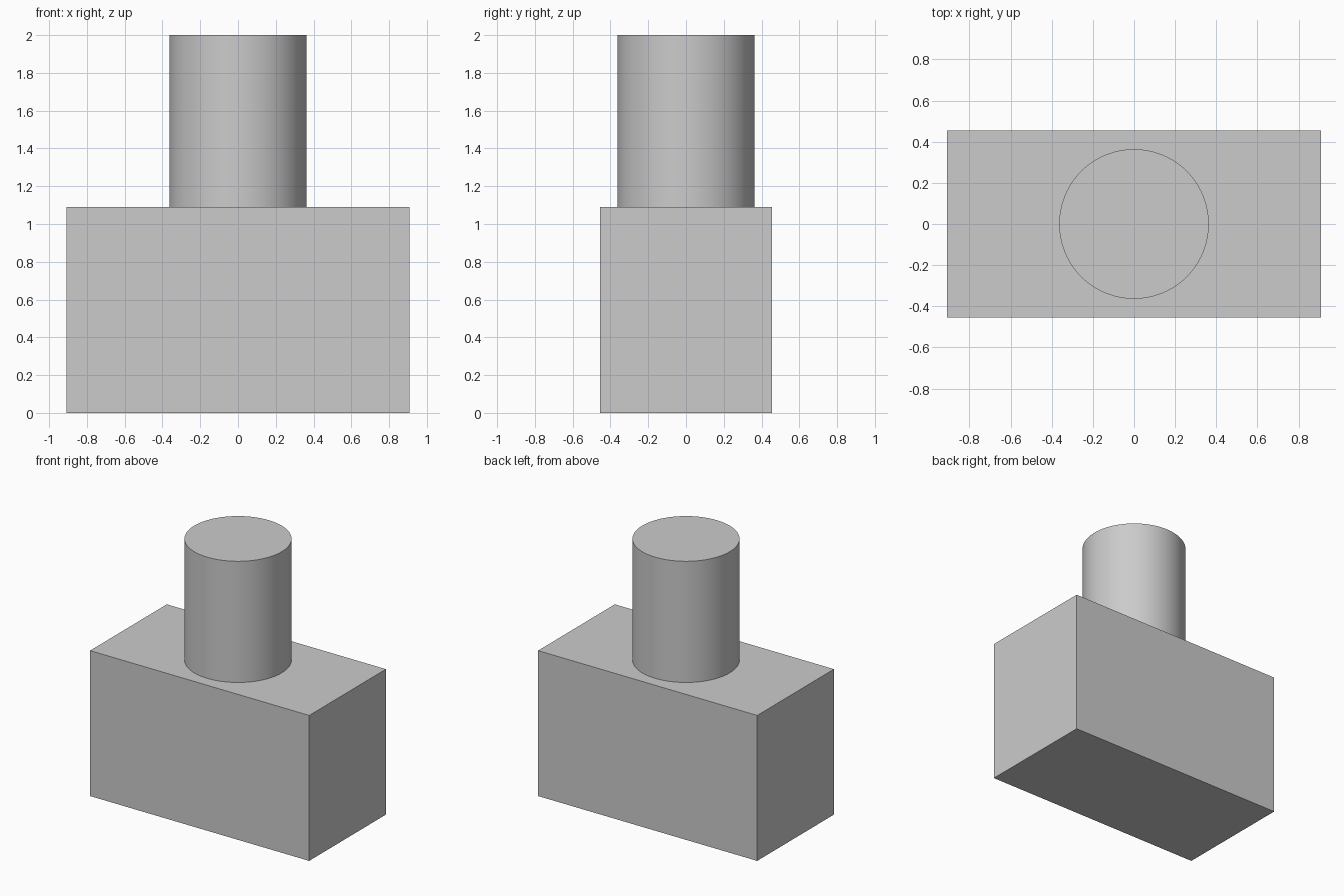
import bpy
import math

default = bpy.data.objects.get("Cube")
if default:
    bpy.data.objects.remove(default, do_unlink=True)

UNIT = 1 / 11  # the whole model is 22 units tall
BASE_H = 12 * UNIT
POST_H = 10 * UNIT

GREY = (0.6, 0.6, 0.6, 1)
grey = bpy.data.materials.new("light_grey")
grey.use_nodes = True
grey.diffuse_color = GREY
grey.node_tree.nodes["Principled BSDF"].inputs["Base Color"].default_value = GREY


def finish(name):
    obj = bpy.context.object
    obj.name = name
    obj.data.materials.append(grey)
    bpy.ops.object.transform_apply(location=False, rotation=False, scale=True)
    return obj


# Rectangular base block
bpy.ops.mesh.primitive_cube_add(size=1, location=(0, 0, BASE_H / 2))
bpy.context.object.scale = (20 * UNIT, 10 * UNIT, BASE_H)
finish("base_block")

# Round post standing on the block
bpy.ops.mesh.primitive_cylinder_add(
    vertices=96, radius=4 * UNIT, depth=POST_H, location=(0, 0, BASE_H + POST_H / 2))
finish("round_post")
bpy.ops.object.shade_smooth_by_angle(angle=math.radians(30))
